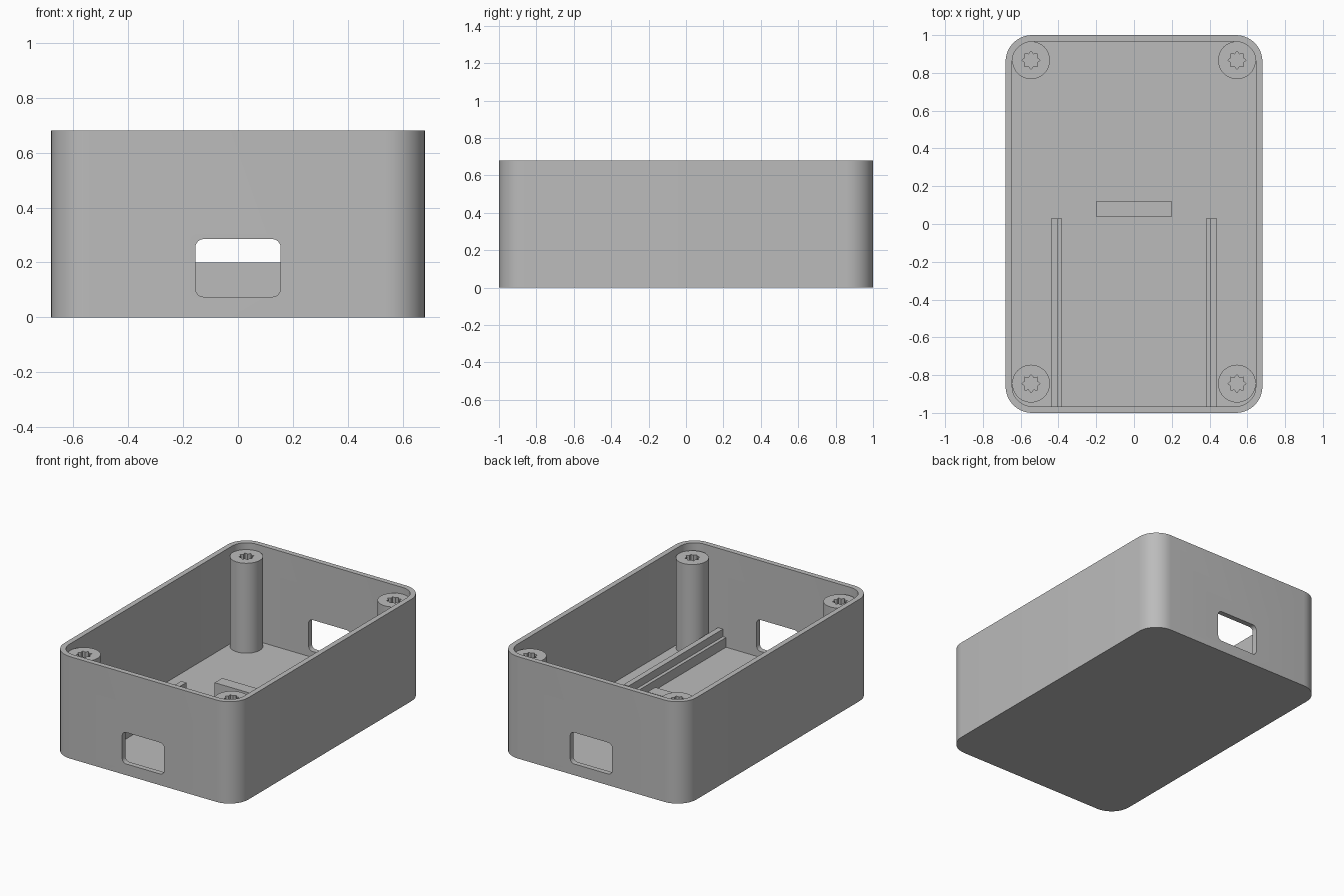
import bpy, bmesh, math

if "Cube" in bpy.data.objects:
    bpy.data.objects.remove(bpy.data.objects["Cube"])

grey = bpy.data.materials.new("plain grey")
grey.diffuse_color = (0.5, 0.5, 0.5, 1)
grey.use_nodes = True
grey.node_tree.nodes["Principled BSDF"].inputs["Base Color"].default_value = grey.diffuse_color


def prism(name, pts, lo, hi, axis="z"):
    """Closed prism: a 2D outline extruded along z, or along y (outline in x, z)."""
    place = (lambda u, v, w: (u, v, w)) if axis == "z" else (lambda u, v, w: (u, w, v))
    bm = bmesh.new()
    face = bm.faces.new([bm.verts.new(place(u, v, lo)) for u, v in pts])
    ext = bmesh.ops.extrude_face_region(bm, geom=[face])["geom"]
    move = place(0, 0, hi - lo)
    bmesh.ops.translate(bm, vec=move, verts=[g for g in ext if isinstance(g, bmesh.types.BMVert)])
    bmesh.ops.recalc_face_normals(bm, faces=bm.faces)
    mesh = bpy.data.meshes.new(name)
    bm.to_mesh(mesh)
    bm.free()
    mesh.materials.append(grey)
    ob = bpy.data.objects.new(name, mesh)
    bpy.context.collection.objects.link(ob)
    return ob


def rounded(x0, x1, y0, y1, r, n=10):
    """Outline of a rectangle with rounded corners."""
    pts = []
    corners = [(x1 - r, y1 - r), (x0 + r, y1 - r), (x0 + r, y0 + r), (x1 - r, y0 + r)]
    for k, (cx, cy) in enumerate(corners):
        for i in range(n + 1):
            a = math.pi / 2 * (k + i / n)
            pts.append((cx + r * math.cos(a), cy + r * math.sin(a)))
    return pts


def cut(ob, cutters):
    """Subtract the cutters, then remove them."""
    for c in cutters:
        m = ob.modifiers.new("cut", "BOOLEAN")
        m.operation, m.solver, m.object = "DIFFERENCE", "EXACT", c
    bpy.context.view_layer.update()
    dg = bpy.context.evaluated_depsgraph_get()
    mesh = bpy.data.meshes.new_from_object(ob.evaluated_get(dg))
    ob.modifiers.clear()
    ob.data = mesh
    for c in cutters:
        bpy.data.objects.remove(c)


def smooth(ob):
    bpy.ops.object.select_all(action="DESELECT")
    ob.select_set(True)
    bpy.context.view_layer.objects.active = ob
    bpy.ops.object.shade_smooth_by_angle(angle=math.radians(30))


W, L, H, T = 0.68, 1.0, 0.68, 0.035   # half width, half length, height, wall

# Open tray with a port window through the front and back walls
shell = prism("case_shell", rounded(-W, W, -L, L, 0.14), 0, H)
cavity = prism("cavity_cutter", rounded(-W + T, W - T, -L + T, L - T, 0.105), T, H + 0.1)
window = prism("window_cutter", rounded(-0.155, 0.155, 0.075, 0.285, 0.03, 6), -1.2, 1.2, "y")
cut(shell, [cavity, window])
smooth(shell)

# Corner screw posts with star-shaped holes
for side, sx in (("left", -1), ("right", 1)):
    for end, cy in (("front", -0.845), ("back", 0.867)):
        cx = sx * 0.545
        circle = [(cx + 0.1 * math.cos(i * math.tau / 40), cy + 0.1 * math.sin(i * math.tau / 40))
                  for i in range(40)]
        star = [(cx + r * math.cos(i * math.tau / 16), cy + r * math.sin(i * math.tau / 16))
                for i in range(16) for r in ((0.048, 0.034)[i % 2],)]
        post = prism(f"{end}_{side}_post", circle, T - 0.01, 0.635)
        cut(post, [prism("hole_cutter", star, T + 0.005, 0.8)])
        smooth(post)

# Stepped board rails, low step facing inward
for side, sx in (("left", -1), ("right", 1)):
    step = [(0.38, T - 0.01), (0.44, T - 0.01), (0.44, 0.15), (0.403, 0.15), (0.403, 0.1), (0.38, 0.1)]
    prism(f"{side}_rail", [(sx * x, z) for x, z in step], -L + T - 0.005, 0.03, "y")

# Board stop block
prism("stop_block", [(-0.2, 0.04), (0.2, 0.04), (0.2, 0.12), (-0.2, 0.12)], T - 0.01, 0.2)
